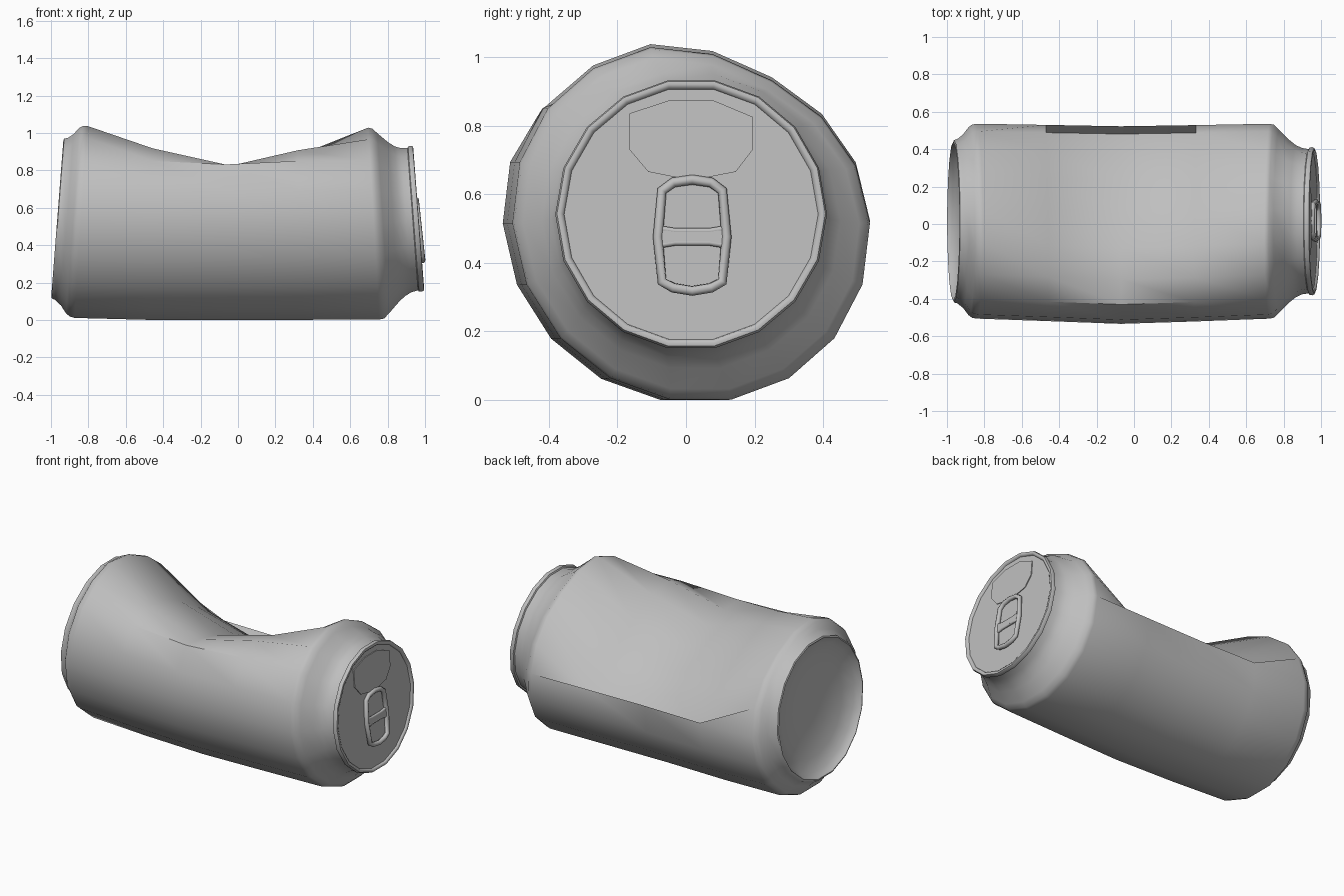
import bpy, bmesh, math
from mathutils import Vector

if "Cube" in bpy.data.objects:
    bpy.data.objects.remove(bpy.data.objects["Cube"])

SIDES = 18
CENTRE_Y = 0.015

# Crushed rings: x -> (forward lean, forward push, drops from the back edge over the top)
SLUMP = (0.01, 0.025, 0.035, 0.02)
DENTS = {-0.915: (0.028, 0, ()), -0.885: (0.055, 0, SLUMP), -0.865: (0.055, 0, SLUMP),
         -0.84: (0.055, 0, SLUMP),
         -0.47: (0.055, 0.012, (0.2, 0.23, 0.25, 0.21, 0.13, 0.05)),
         -0.07: (0.055, 0.026, (0.27, 0.33, 0.35, 0.32, 0.25, 0.15, 0.02)),
         0.33: (0.055, 0.014, (0.24, 0.29, 0.3, 0.25, 0.15, 0.06)),
         0.725: (0.055, 0, SLUMP), 0.75: (0.055, 0, SLUMP), 0.775: (0.055, 0, SLUMP),
         0.83: (0.028, 0, ())}

# One plain metal colour
metal = bpy.data.materials.new("grey_metal")
metal.use_nodes = True
colour = (0.52, 0.52, 0.52, 1)
metal.diffuse_color = colour
metal.node_tree.nodes["Principled BSDF"].inputs["Base Color"].default_value = colour


def bend(x, y, z):
    """Lean both ends inwards at the top, as the crushed can bends."""
    return Vector((x - 0.08 * x * (z - 0.52), y, z))


def section(x, radius):
    """Round ring whose upper back side sinks where the can is crushed."""
    centre_z = 0.515 + 0.15 * max(0, abs(x) - 0.78)
    lean, push, drops = DENTS.get(x, (0, 0, ()))
    ring = []
    for i in range(SIDES):
        a = math.tau * i / SIDES
        y = CENTRE_Y + radius * math.cos(a)
        z = centre_z + radius * math.sin(a)
        y -= lean * (z - centre_z) + (push if y < 0 else push * 0.6)
        if 1 <= i <= len(drops):
            z -= drops[i - 1]
        ring.append(bend(x, y, z))
    return ring


def finish(obj, angle):
    obj.data.materials.append(metal)
    bpy.ops.object.select_all(action='DESELECT')
    obj.select_set(True)
    bpy.context.view_layer.objects.active = obj
    bpy.ops.object.shade_smooth_by_angle(angle=math.radians(angle))


def add_mesh(name, bm, angle=50):
    mesh = bpy.data.meshes.new(name)
    bm.to_mesh(mesh)
    bm.free()
    obj = bpy.data.objects.new(name, mesh)
    bpy.context.collection.objects.link(obj)
    finish(obj, angle)


def lathe(name, profile, cap_start=False, cap_end=False):
    bm = bmesh.new()
    rings = [[bm.verts.new(p) for p in section(x, r)] for x, r in profile]
    for r0, r1 in zip(rings, rings[1:]):
        for i in range(SIDES):
            j = (i + 1) % SIDES
            bm.faces.new((r0[i], r0[j], r1[j], r1[i]))
    if cap_start:
        bm.faces.new(rings[0][::-1])
    if cap_end:
        bm.faces.new(rings[-1])
    add_mesh(name, bm)


def plate(name, outline, x0, x1):
    """Prism standing on the lid from a (y, z) outline."""
    bm = bmesh.new()
    low = [bm.verts.new(bend(x0, y, z)) for y, z in outline]
    high = [bm.verts.new(bend(x1, y, z)) for y, z in outline]
    bm.faces.new(low[::-1])
    bm.faces.new(high)
    for i in range(len(outline)):
        j = (i + 1) % len(outline)
        bm.faces.new((low[i], low[j], high[j], high[i]))
    bmesh.ops.recalc_face_normals(bm, faces=bm.faces)
    add_mesh(name, bm, 30)


def tube(name, points, radius, cyclic=True):
    """Round bar through (x, y, z) points, turned into a mesh."""
    curve = bpy.data.curves.new(name, 'CURVE')
    curve.dimensions = '3D'
    curve.bevel_depth = radius
    curve.bevel_resolution = 2
    curve.use_fill_caps = True
    spline = curve.splines.new('POLY')
    spline.points.add(len(points) - 1)
    for sp, p in zip(spline.points, points):
        sp.co = (*bend(*p), 1)
    spline.use_cyclic_u = cyclic
    obj = bpy.data.objects.new(name, curve)
    bpy.context.collection.objects.link(obj)
    bpy.ops.object.select_all(action='DESELECT')
    obj.select_set(True)
    bpy.context.view_layer.objects.active = obj
    bpy.ops.object.convert(target='MESH')
    finish(bpy.context.view_layer.objects.active, 60)


# Hollow domed base
lathe("domed_base", [(-0.87, 0.1), (-0.878, 0.2), (-0.9, 0.31), (-0.93, 0.39),
                     (-0.955, 0.415), (-0.968, 0.424)], cap_start=True)

# Crushed body with shoulders and neck
lathe("can_body", [(-0.968, 0.424), (-0.964, 0.434), (-0.945, 0.44), (-0.915, 0.464),
                   (-0.885, 0.503), (-0.865, 0.517), (-0.84, 0.521),
                   (-0.47, 0.522), (-0.07, 0.523), (0.33, 0.522),
                   (0.725, 0.521), (0.75, 0.515), (0.775, 0.49), (0.83, 0.435),
                   (0.865, 0.407), (0.9, 0.391), (0.94, 0.385)])

# Rolled rim and sunken lid
lathe("lid", [(0.935, 0.385), (0.94, 0.394), (0.955, 0.396), (0.966, 0.391),
              (0.968, 0.382), (0.963, 0.373), (0.955, 0.37)], cap_end=True)

# Scored mouth panel
plate("mouth_panel", [(-0.165, 0.835), (-0.05, 0.873), (0.08, 0.873), (0.195, 0.825),
                      (0.195, 0.73), (0.145, 0.665), (0.015, 0.64), (-0.11, 0.665),
                      (-0.165, 0.73)], 0.953, 0.9605)

# Pull tab: half outline mirrored about its centre line
TAB_Y = 0.018
half = [(0.0, 0.642), (0.055, 0.634), (0.088, 0.61), (0.1, 0.475),
        (0.088, 0.345), (0.055, 0.327), (0.0, 0.318)]
loop = half + [(-y, z) for y, z in half[-2:0:-1]]
tube("pull_tab_frame", [(0.972 - 0.03 * (z - 0.317), TAB_Y + y, z) for y, z in loop], 0.0145)

# Tab crossbar and its rounded edges
bar = [(-0.1, 0.457), (0.1, 0.457), (0.1, 0.494), (-0.1, 0.494)]
plate("pull_tab_crossbar", [(TAB_Y + y, z) for y, z in bar], 0.958, 0.974)
for name, z, bow in (("crossbar_upper_edge", 0.492, 0.008), ("crossbar_lower_edge", 0.459, -0.008)):
    edge = [(-0.098, bow), (-0.05, 0), (0.05, 0), (0.098, bow)]
    tube(name, [(0.966, TAB_Y + y, z + dz) for y, dz in edge], 0.009, cyclic=False)
